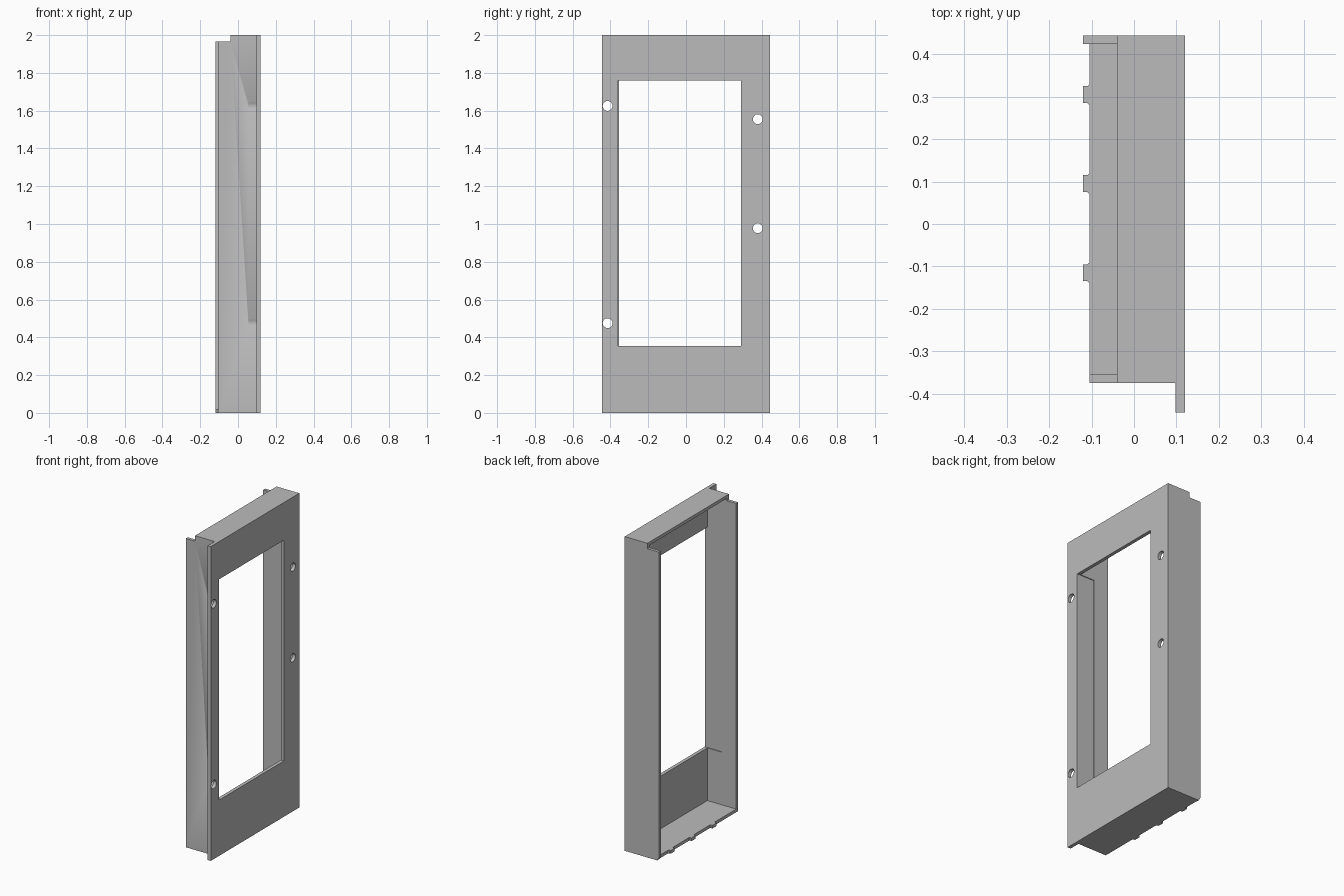
import bpy, bmesh, math
from mathutils import Matrix, Vector

if "Cube" in bpy.data.objects:
    bpy.data.objects.remove(bpy.data.objects["Cube"], do_unlink=True)

grey = bpy.data.materials.new("plain_grey")
grey.use_nodes = True
colour = (0.5, 0.5, 0.5, 1)
grey.diffuse_color = colour
grey.node_tree.nodes["Principled BSDF"].inputs["Base Color"].default_value = colour


def finish(name, bm):
    bmesh.ops.recalc_face_normals(bm, faces=bm.faces)
    mesh = bpy.data.meshes.new(name)
    bm.to_mesh(mesh)
    bm.free()
    ob = bpy.data.objects.new(name, mesh)
    mesh.materials.append(grey)
    bpy.context.collection.objects.link(ob)
    return ob


def box(name, x, y, z):
    bm = bmesh.new()
    bmesh.ops.create_cube(bm, size=1)
    for v in bm.verts:
        v.co = [a[0] if c < 0 else a[1] for c, a in zip(v.co, (x, y, z))]
    return finish(name, bm)


def prism(name, points, sweep):
    bm = bmesh.new()
    face = bm.faces.new([bm.verts.new(p) for p in points])
    out = bmesh.ops.extrude_face_region(bm, geom=[face])["geom"]
    bmesh.ops.translate(bm, vec=Vector(sweep),
                        verts=[v for v in out if isinstance(v, bmesh.types.BMVert)])
    return finish(name, bm)


def rod(name, x, y, z, radius):
    bm = bmesh.new()
    place = Matrix.Translation((sum(x) / 2, y, z)) @ Matrix.Rotation(math.pi / 2, 4, "Y")
    bmesh.ops.create_cone(bm, cap_ends=True, segments=32, radius1=radius,
                          radius2=radius, depth=x[1] - x[0], matrix=place)
    return finish(name, bm)


def combine(target, other, operation):
    other.hide_render = True
    mod = target.modifiers.new(operation.lower(), "BOOLEAN")
    mod.operation, mod.object, mod.solver = operation, other, "EXACT"
    bpy.context.view_layer.objects.active = target
    bpy.ops.object.modifier_apply(modifier=mod.name)
    bpy.data.objects.remove(other, do_unlink=True)


# Face plate with the deep casing behind it
housing = box("window_housing", (0.098, 0.12), (-0.445, 0.445), (0, 2))
combine(housing, box("casing", (-0.105, 0.11), (-0.375, 0.445), (0, 2)), "UNION")

# Side wall that stands further out, chamfered at its foot
wall = [(0, 0.425, 0), (-0.108, 0.425, 0), (-0.12, 0.425, 0.02),
        (-0.12, 0.425, 2), (0, 0.425, 2)]
combine(housing, prism("long_wall", wall, (0, 0.02, 0)), "UNION")

# Hollow interior, window and the step at the top
combine(housing, box("cavity", (-0.3, 0.098), (-0.355, 0.425), (0.02, 1.98)), "DIFFERENCE")
combine(housing, box("window", (0, 0.3), (-0.36, 0.29), (0.355, 1.76)), "DIFFERENCE")
combine(housing, box("step", (-0.3, -0.04), (-0.6, 0.6), (1.965, 2.2)), "DIFFERENCE")

# Locating tabs with flared roots along the bottom edge
for y in (-0.115, 0.095, 0.305):
    outline = [(-0.09, y - 0.024), (-0.105, y - 0.024), (-0.11, y - 0.02), (-0.12, y - 0.02),
               (-0.12, y + 0.02), (-0.11, y + 0.02), (-0.105, y + 0.024), (-0.09, y + 0.024)]
    tab = prism("tab", [(a, b, 0) for a, b in outline], (0, 0, 0.02))
    combine(housing, tab, "UNION")

# Screw holes, with clearance for the heads beside the short wall
for y, z in ((-0.415, 1.625), (-0.415, 0.475), (0.38, 1.555), (0.38, 0.978)):
    combine(housing, rod("hole", (0.05, 0.2), y, z, 0.026), "DIFFERENCE")
    if y < 0:
        combine(housing, rod("clearance", (0.055, 0.098), y, z, 0.045), "DIFFERENCE")

# Merge coplanar faces and keep edges sharp
bm = bmesh.new()
bm.from_mesh(housing.data)
bmesh.ops.remove_doubles(bm, verts=bm.verts, dist=0.00005)
bmesh.ops.dissolve_limit(bm, angle_limit=0.01, verts=bm.verts, edges=bm.edges)
bm.to_mesh(housing.data)
bm.free()
bpy.ops.object.select_all(action="DESELECT")
housing.select_set(True)
bpy.context.view_layer.objects.active = housing
bpy.ops.object.shade_smooth_by_angle(angle=math.radians(30))
